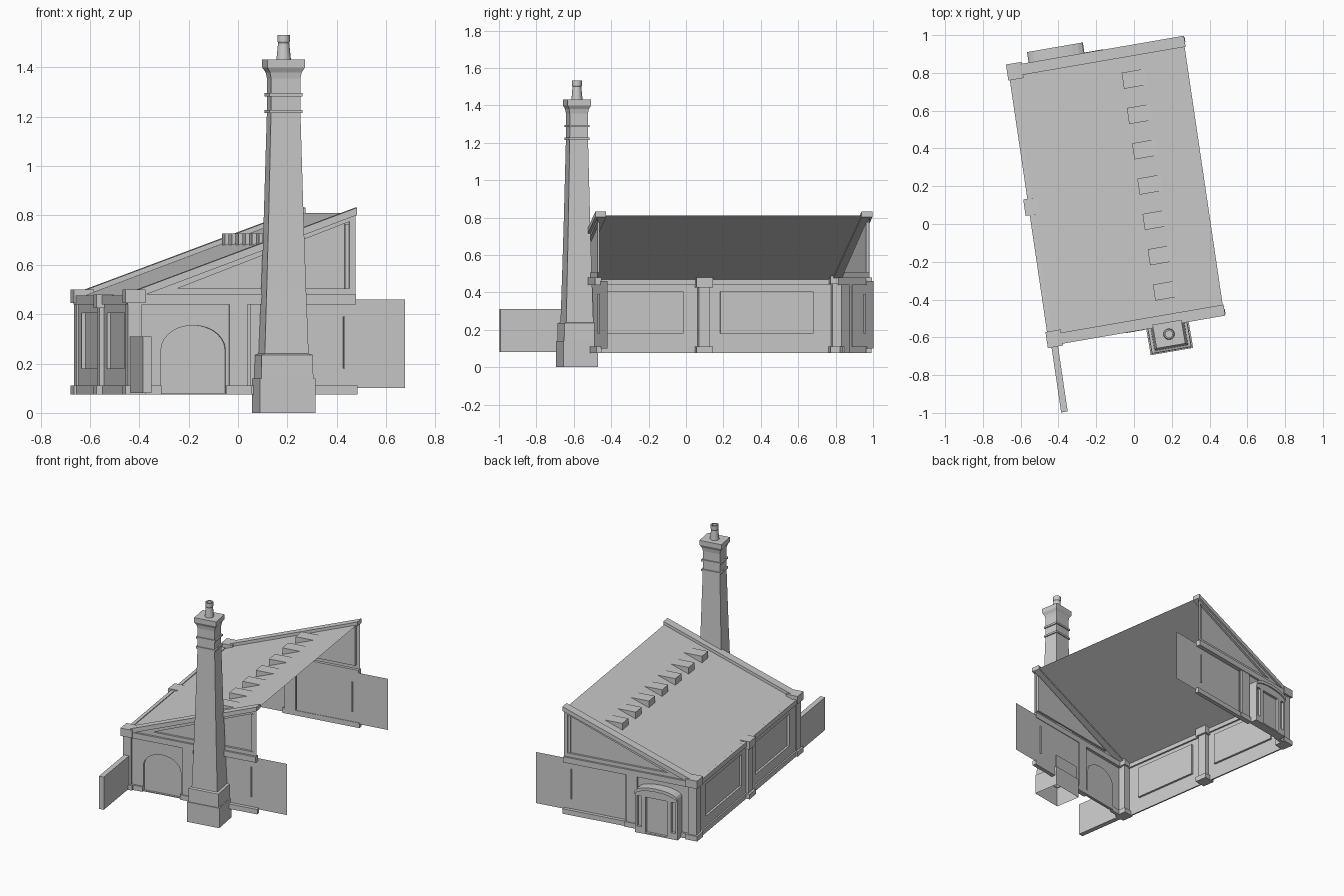
import bpy, bmesh, math
from mathutils import Vector, Matrix

if "Cube" in bpy.data.objects:
    bpy.data.objects.remove(bpy.data.objects["Cube"])

# Plan frame: u runs along the gable ends, v along the eaves wall
ORIGIN = Vector((-0.44, -0.63, 0))
U = Vector((0.985, 0.17, 0))
V = Vector((-0.146, 0.989, 0))
W, L, BASE = 0.93, 1.47, 0.075


def place(u, v, z):
    return ORIGIN + U * u + V * v + Vector((0, 0, z))


def finish(name, bm):
    me = bpy.data.meshes.new(name)
    bm.to_mesh(me)
    bm.free()
    ob = bpy.data.objects.new(name, me)
    bpy.context.collection.objects.link(ob)
    return ob


def boxes(name, items):
    """Boxes given as (u0, u1, v0, v1, z0, z1)."""
    bm = bmesh.new()
    for u0, u1, v0, v1, z0, z1 in items:
        geo = bmesh.ops.create_cube(bm, size=1)
        for p in geo['verts']:
            p.co = place(u1 if p.co.x > 0 else u0, v1 if p.co.y > 0 else v0,
                         z1 if p.co.z > 0 else z0)
    return finish(name, bm)


def prism(name, ring_a, ring_b):
    """Solid between two matching outlines in (u, v, z)."""
    bm = bmesh.new()
    a = [bm.verts.new(place(*p)) for p in ring_a]
    b = [bm.verts.new(place(*p)) for p in ring_b]
    bm.faces.new(a)
    bm.faces.new(b)
    for i in range(len(a)):
        j = (i + 1) % len(a)
        bm.faces.new((a[i], a[j], b[j], b[i]))
    bmesh.ops.recalc_face_normals(bm, faces=bm.faces)
    return finish(name, bm)


def panel_wall(name, to3d, outline, holes, depth=0.015, rim=0):
    """Wall skin with sunken panels; to3d maps (s, z, inward) to the plan frame."""
    bm = bmesh.new()
    edges, loops = [], []
    for pts in [outline] + holes:
        vs = [bm.verts.new(place(*to3d(s, z, 0))) for s, z in pts]
        edges += [bm.edges.new((vs[i - 1], vs[i])) for i in range(len(vs))]
        loops.append(vs)
    out = (place(*to3d(0, 0, 0)) - place(*to3d(0, 0, 1))).normalized()
    bmesh.ops.triangle_fill(bm, use_beauty=True, edges=edges, normal=out)
    for k, pts in enumerate([outline] + holes):
        d = depth if k else rim
        if not d:
            continue
        vs = loops[k]
        back = [bm.verts.new(place(*to3d(s, z, d))) for s, z in pts]
        for i in range(len(vs)):
            bm.faces.new((vs[i - 1], vs[i], back[i], back[i - 1]))
        if k:
            bm.faces.new(back)
    bmesh.ops.recalc_face_normals(bm, faces=bm.faces)
    bm.normal_update()
    if sum(f.normal.dot(out) * f.calc_area() for f in bm.faces) < 0:
        bmesh.ops.reverse_faces(bm, faces=bm.faces)
    return finish(name, bm)


def rect(s0, s1, z0, z1):
    return [(s0, z0), (s1, z0), (s1, z1), (s0, z1)]


def arc(s0, s1, spring, rise, n=14):
    c, r = (s0 + s1) / 2, (s1 - s0) / 2
    return [(c + r * math.cos(math.pi * i / n), spring + rise * math.sin(math.pi * i / n))
            for i in range(n + 1)]


def pier(name, u0, u1, v0, v1, top, g=0.012):
    boxes(name, [(u0, u1, v0, v1, BASE, top - 0.04),
                 (u0 - g, u1 + g, v0 - g, v1 + g, BASE, 0.11),
                 (u0 - g, u1 + g, v0 - g, v1 + g, top - 0.055, top)])


def slope(u):
    return 0.465 + 0.345 * u / W


# Eaves wall with two sunken panels
panel_wall("eaves_wall", lambda s, z, d: (d, s, z), rect(0, L, BASE, 0.46),
           [rect(0.14, 0.62, 0.18, 0.405), rect(0.82, 1.325, 0.18, 0.405)])
boxes("eaves_trim", [(-0.012, 0.012, 0, L, 0.44, 0.475), (-0.01, 0.0, 0, L, BASE, 0.11)])

# Gable ends: s measured along u, mirrored front and back
for side, v, inward in (("front", 0, 1), ("back", L, -1)):
    def face(s, z, d, v=v, k=inward):
        return (s, v + k * d, z)

    def band(u0, u1, d0, d1, z0, z1, v=v, k=inward):
        a, b = sorted((v + k * d0, v + k * d1))
        return (u0, u1, a, b, z0, z1)

    arch = [(0.13, 0.08), (0.395, 0.08)] + arc(0.13, 0.395, 0.255, 0.1)
    panel_wall(side + "_lower_wall", face, rect(0, 0.5, BASE, 0.46),
               [arch] if side == "front" else [])
    # Thin bay that runs past the open side
    panel_wall(side + "_wing", lambda s, z, d, f=face: f(s, z, d + 0.016),
               rect(0.49, 1.137, 0.1, 0.46), [])
    boxes(side + "_wing_slit", [band(0.882, 0.889, 0.008, 0.024, 0.18, 0.39)])
    # Gable with sunken triangle and inner frame
    panel_wall(side + "_gable", face,
               [(0, 0.44), (W, 0.44), (W, slope(W)), (0, slope(0))],
               [[(0.2, 0.505), (0.905, 0.505), (0.905, 0.775)]])
    boxes(side + "_gable_frame", [band(0.888, 0.905, 0.006, 0.015, 0.505, 0.765)])
    # Sloping coping
    ring = [(0.0, slope(0) - 0.01), (W + 0.005, slope(W) - 0.008),
            (W + 0.005, slope(W) + 0.022), (0.0, slope(0) + 0.022)]
    prism(side + "_coping", [face(s, z, -0.014) for s, z in ring],
          [face(s, z, 0.045) for s, z in ring])
    # String course, plinth and flat pilaster
    boxes(side + "_bands", [band(-0.01, W, -0.014, 0.02, 0.44, 0.48),
                            band(0, 0.13, -0.012, 0.01, BASE, 0.11),
                            band(0.395, 0.5, -0.016, 0.02, BASE, 0.11),
                            band(0.49, W + 0.008, -0.008, 0.02, BASE, 0.11),
                            band(0.41, 0.485, -0.01, 0.02, 0.11, 0.44)])

# Piers along the eaves wall
pier("front_corner_pier", -0.008, 0.05, -0.012, 0.05, 0.5)
pier("middle_pier", -0.02, 0.035, 0.70, 0.76, 0.48, 0.014)
pier("back_corner_pier", -0.008, 0.05, L - 0.05, L + 0.012, 0.5)

# Roof sheet
bm = bmesh.new()
bm.faces.new([bm.verts.new(place(u, v, slope(u))) for u, v in ((0, 0), (W, 0), (W, L), (0, L))])
finish("roof", bm)

# Row of wedge vents
for i in range(7):
    c = 0.17 + 0.189 * i
    tri = [(0.58, slope(0.58)), (0.58, 0.727), (0.706, 0.727)]
    prism("roof_vent_%d" % (i + 1), [(u, c - 0.043, z) for u, z in tri],
          [(u, c + 0.043, z) for u, z in tri])

# Back porch with door recess and arched hood
hood = arc(0.1, 0.4, 0.365, 0.045, 10)
panel_wall("porch", lambda s, z, d: (s, L + 0.062 - d, z),
           [(0.1, BASE), (0.4, BASE)] + hood,
           [rect(0.175, 0.325, 0.085, 0.335), rect(0.115, 0.145, 0.12, 0.335),
            rect(0.355, 0.385, 0.12, 0.335)], depth=0.018, rim=0.062)
strip = hood + [(s, z - 0.022) for s, z in reversed(hood)]
prism("porch_hood", [(s, L + 0.05, z) for s, z in strip], [(s, L + 0.07, z) for s, z in strip])

# Low yard wall
boxes("yard_wall", [(0, 0.035, -0.372, 0, 0.08, 0.31)])

# Chimney: tapering rectangular stack, (height, width) profile
profile = [(0, .228), (.14, .228), (.14, .214), (.235, .21), (.24, .18), (.5, .162),
           (.8, .143), (1.215, .121), (1.215, .137), (1.228, .137), (1.228, .121),
           (1.283, .12), (1.283, .137), (1.296, .137), (1.296, .12), (1.355, .12),
           (1.38, .13), (1.4, .155), (1.432, .155)]
turn = Matrix.Translation((0.185, -0.583, 0)) @ Matrix.Rotation(math.radians(9.8), 4, 'Z')


def loft(name, rings, cap):
    bm = bmesh.new()
    loops = [[bm.verts.new(turn @ Vector(p)) for p in r] for r in rings]
    for a, b in zip(loops, loops[1:]):
        for i in range(len(a)):
            bm.faces.new((a[i - 1], a[i], b[i], b[i - 1]))
    if cap:
        bm.faces.new(loops[-1])
    return finish(name, bm)


loft("chimney_stack", [[(x * w / 2, y * w * 0.41, z)
                        for x, y in ((-1, -1), (1, -1), (1, 1), (-1, 1))]
                       for z, w in profile], True)

# Round hollow pot
pot = loft("chimney_pot", [[(r * math.cos(math.tau * i / 14), r * math.sin(math.tau * i / 14), z)
                            for i in range(14)]
                           for z, r in ((1.43, .03), (1.5, .023), (1.505, .026), (1.532, .026),
                                        (1.532, .018), (1.45, .018))], True)
bpy.context.view_layer.objects.active = pot
pot.select_set(True)
bpy.ops.object.shade_smooth_by_angle()
